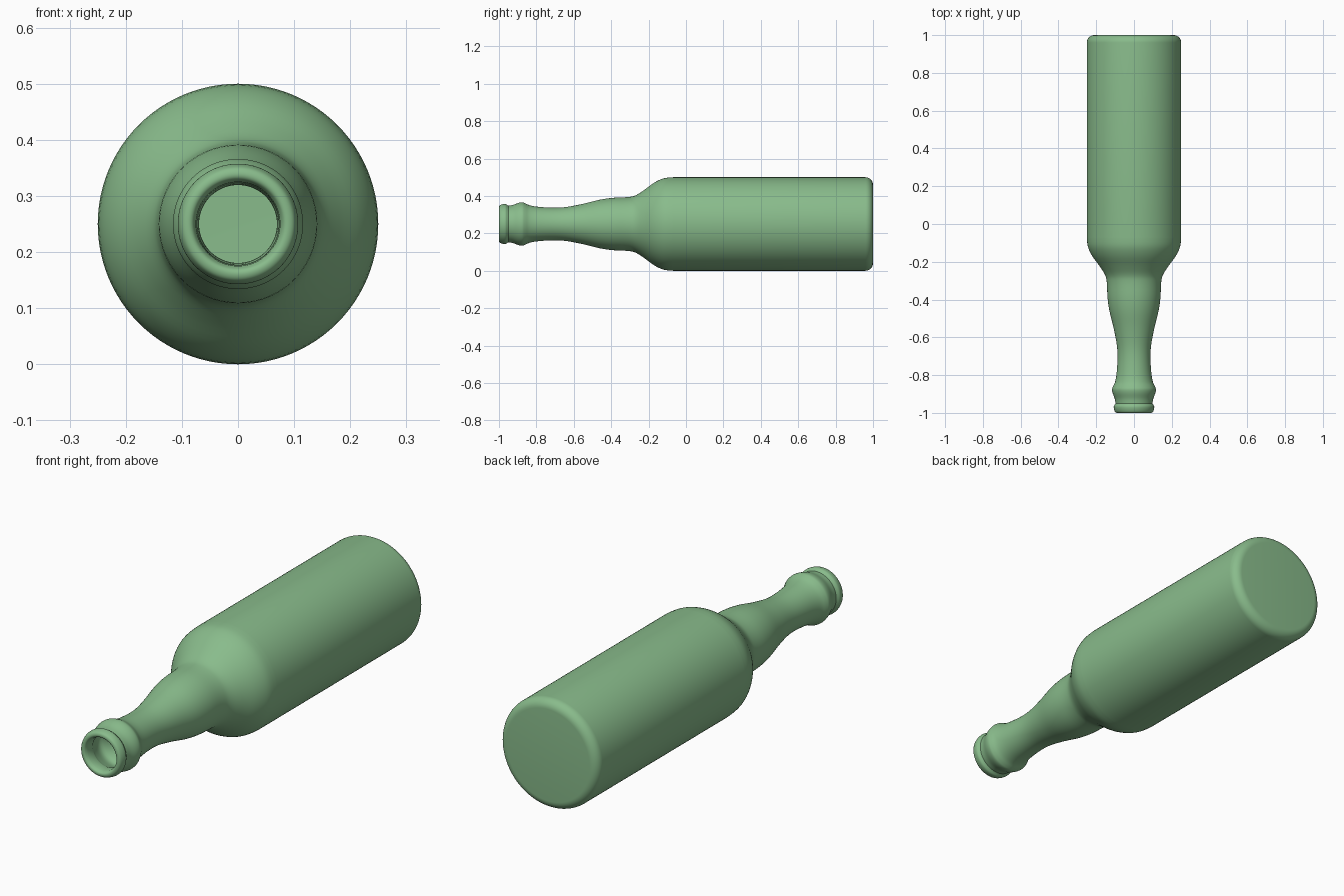
import bpy, bmesh, math
from mathutils import Vector

if "Cube" in bpy.data.objects:
    bpy.data.objects.remove(bpy.data.objects["Cube"])

SIDES = 96
AXIS_Z = 0.25


def smooth(points, steps=4):
    """Catmull-Rom curve through (y, radius) points."""
    pts = [Vector(p) for p in points]
    pts = [pts[0]] + pts + [pts[-1]]
    out = []
    for a, b, c, d in zip(pts, pts[1:], pts[2:], pts[3:]):
        for i in range(steps):
            t = i / steps
            out.append(0.5 * (2 * b + (c - a) * t + (2 * a - 5 * b + 4 * c - d) * t * t
                              + (3 * b - a - 3 * c + d) * t ** 3))
    return out + [pts[-1]]


def heel(y_end, radius, corner, steps=8):
    """Rounded bottom corner closing on the axis."""
    arc = [Vector((y_end - corner + corner * math.sin(math.pi / 2 * i / steps),
                   radius - corner + corner * math.cos(math.pi / 2 * i / steps)))
           for i in range(steps + 1)]
    return arc + [Vector((y_end, 0))]


def lathe(name, profile, material):
    bm = bmesh.new()
    verts = [bm.verts.new((r, y, AXIS_Z)) for y, r in profile]
    edges = [bm.edges.new(pair) for pair in zip(verts, verts[1:])]
    bmesh.ops.spin(bm, geom=verts + edges, cent=(0, 0, AXIS_Z), axis=(0, 1, 0),
                   angle=2 * math.pi, steps=SIDES)
    bmesh.ops.remove_doubles(bm, verts=bm.verts, dist=1e-5)
    bmesh.ops.recalc_face_normals(bm, faces=bm.faces)
    mesh = bpy.data.meshes.new(name)
    bm.to_mesh(mesh)
    bm.free()
    obj = bpy.data.objects.new(name, mesh)
    bpy.context.collection.objects.link(obj)
    mesh.materials.append(material)
    bpy.context.view_layer.objects.active = obj
    obj.select_set(True)
    bpy.ops.object.shade_smooth_by_angle(angle=math.radians(35))
    return obj


glass = bpy.data.materials.new("green_glass")
glass.diffuse_color = (0.25, 0.5, 0.26, 1)
glass.use_nodes = True
glass.node_tree.nodes["Principled BSDF"].inputs["Base Color"].default_value = glass.diffuse_color

# Lip, then the collar, neck and shoulder
lip = smooth([(-0.985, 0.075), (-0.997, 0.081), (-1.0, 0.09), (-0.995, 0.1),
              (-0.98, 0.106), (-0.965, 0.107), (-0.955, 0.101)])
neck_points = [(-0.95, 0.098), (-0.925, 0.102), (-0.895, 0.113), (-0.875, 0.116),
               (-0.86, 0.111), (-0.835, 0.1), (-0.79, 0.092), (-0.71, 0.087),
               (-0.64, 0.091), (-0.55, 0.108), (-0.46, 0.13), (-0.39, 0.14),
               (-0.31, 0.144), (-0.27, 0.153), (-0.225, 0.181), (-0.17, 0.221),
               (-0.12, 0.244), (-0.07, 0.25)]
outside = lip + smooth(neck_points) + heel(1.0, 0.25, 0.04)

# Hollow inside follows the outside at wall thickness
WALL = 0.017
inner_neck = [(-0.95, 0.073)] + [(y, r - WALL) for y, r in neck_points[7:]]
inner_neck[1:1] = [(-0.925, 0.083), (-0.875, 0.097), (-0.83, 0.083)]
inside = smooth(inner_neck) + heel(1.0 - WALL, 0.25 - WALL, 0.03)

lathe("bottle", inside[::-1] + outside, glass)
